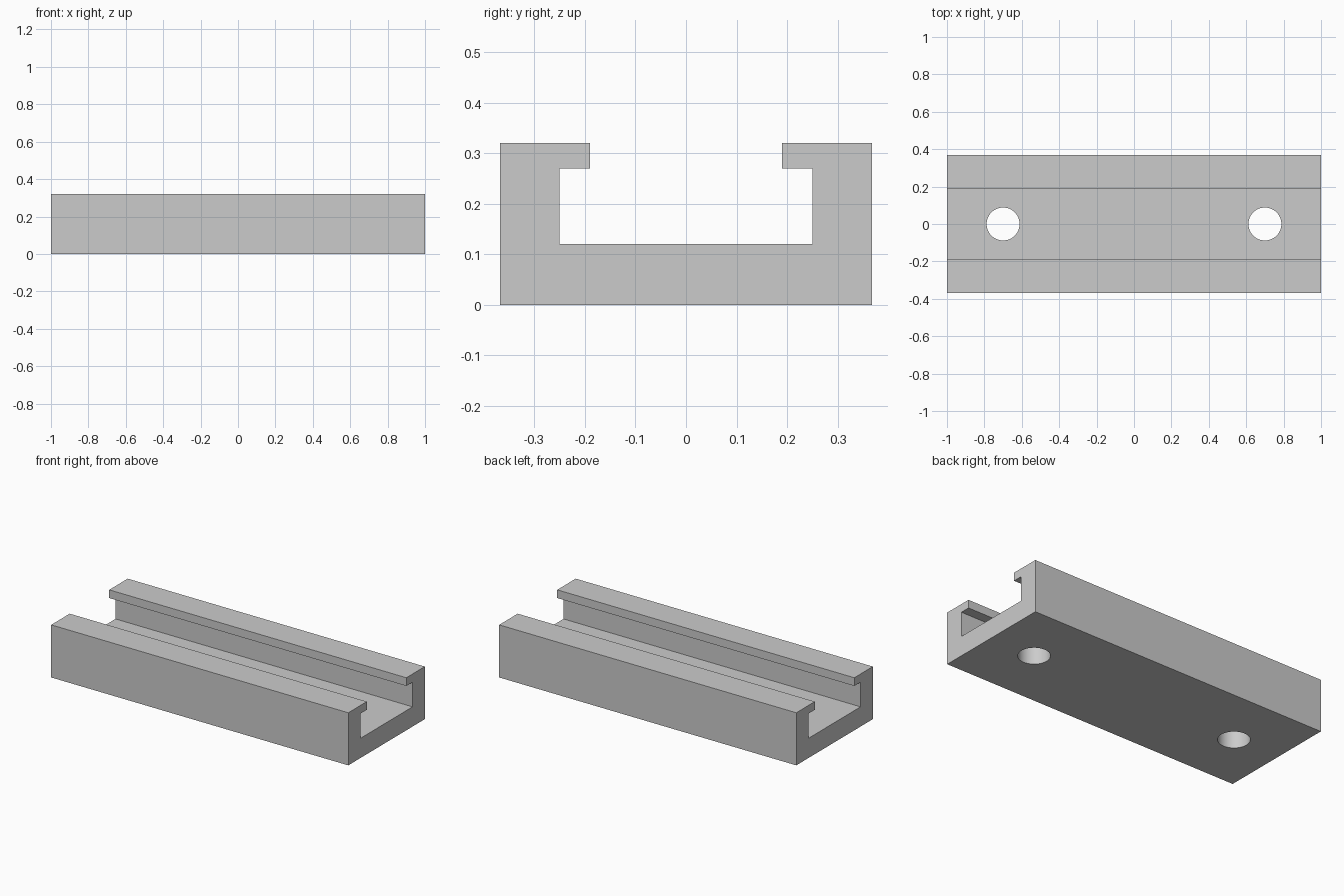
import bpy
import bmesh
from mathutils import Matrix

if "Cube" in bpy.data.objects:
    bpy.data.objects.remove(bpy.data.objects["Cube"], do_unlink=True)

LENGTH = 2.0
HOLE_X = 0.7
HOLE_RADIUS = 0.088

# Plain grey material
grey = bpy.data.materials.new("plain grey")
grey.use_nodes = True
colour = (0.6, 0.6, 0.6, 1)
grey.diffuse_color = colour
grey.node_tree.nodes["Principled BSDF"].inputs["Base Color"].default_value = colour


def make_object(name, bm):
    bmesh.ops.recalc_face_normals(bm, faces=bm.faces)
    mesh = bpy.data.meshes.new(name)
    bm.to_mesh(mesh)
    bm.free()
    mesh.materials.append(grey)
    obj = bpy.data.objects.new(name, mesh)
    bpy.context.collection.objects.link(obj)
    return obj


# Slotted channel: half profile (y, z) mirrored, then extruded along x
half = [(0.368, 0), (0.368, 0.32), (0.19, 0.32), (0.19, 0.27), (0.25, 0.27), (0.25, 0.12)]
profile = half + [(-y, z) for y, z in reversed(half)]
bm = bmesh.new()
end = bm.faces.new([bm.verts.new((-LENGTH / 2, y, z)) for y, z in profile])
extruded = bmesh.ops.extrude_face_region(bm, geom=[end], use_keep_orig=True)
moved = [v for v in extruded["geom"] if isinstance(v, bmesh.types.BMVert)]
bmesh.ops.translate(bm, verts=moved, vec=(LENGTH, 0, 0))
rail = make_object("slotted_rail", bm)

# Round cutters for the two mounting holes
bm = bmesh.new()
for side in (-1, 1):
    bmesh.ops.create_cone(bm, cap_ends=True, segments=64, radius1=HOLE_RADIUS,
                          radius2=HOLE_RADIUS, depth=0.4,
                          matrix=Matrix.Translation((side * HOLE_X, 0, 0.05)))
cutter = make_object("mounting_hole_cutter", bm)
cutter.hide_render = True

cut = rail.modifiers.new("mounting_holes", "BOOLEAN")
cut.operation = "DIFFERENCE"
cut.solver = "EXACT"
cut.object = cutter

# Apply the cut, then smooth only the hole walls
bpy.ops.object.select_all(action="DESELECT")
rail.select_set(True)
bpy.context.view_layer.objects.active = rail
bpy.ops.object.modifier_apply(modifier=cut.name)
bpy.data.objects.remove(cutter, do_unlink=True)
bpy.ops.object.shade_smooth_by_angle(angle=0.5)
